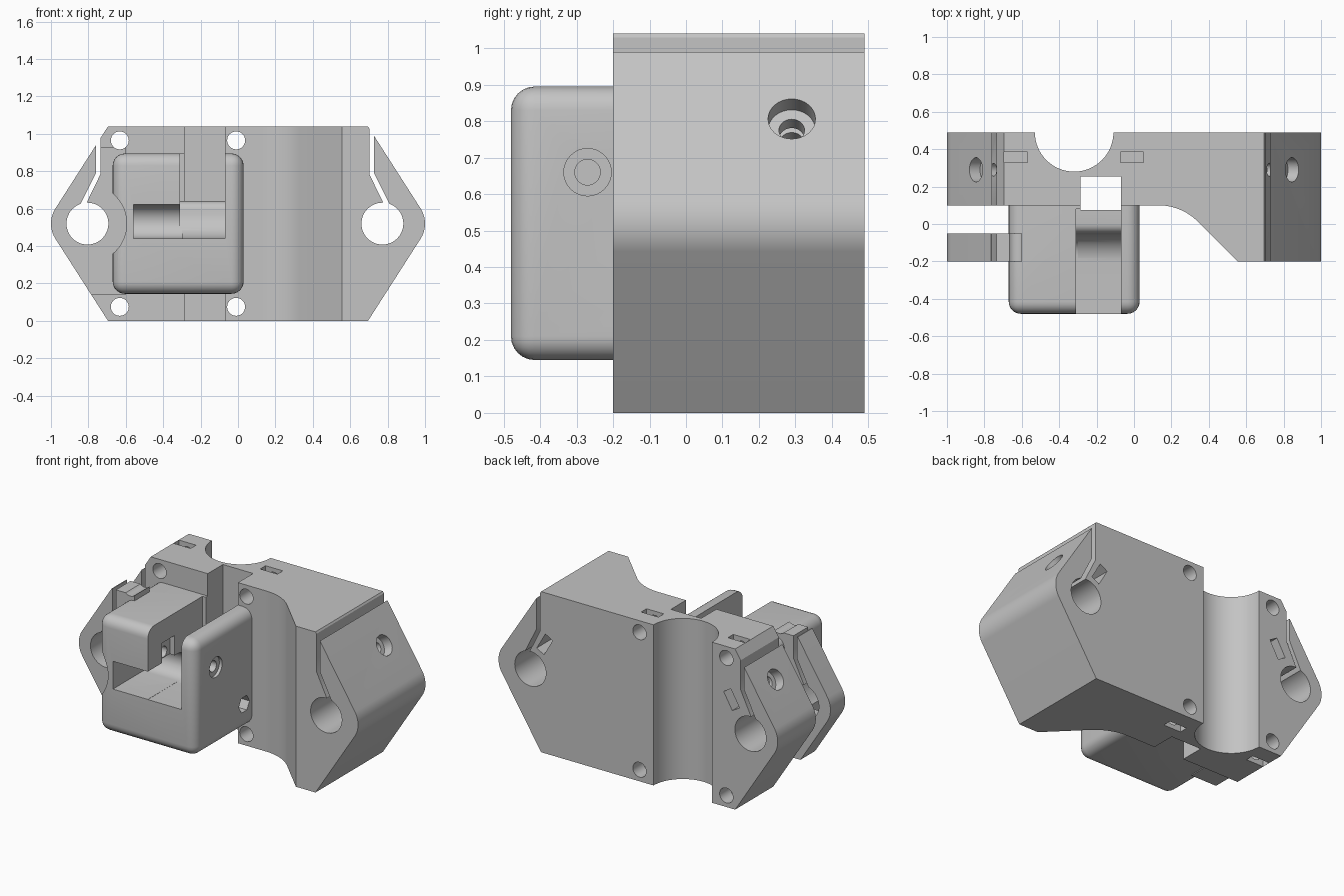
import bpy
import bmesh
from math import cos, sin, radians, pi
from mathutils import Matrix, Vector

cube = bpy.data.objects.get("Cube")
if cube:
    bpy.data.objects.remove(cube, do_unlink=True)

grey = bpy.data.materials.new("plain_grey")
grey.use_nodes = True
grey.diffuse_color = (0.55, 0.55, 0.55, 1)
grey.node_tree.nodes["Principled BSDF"].inputs["Base Color"].default_value = (0.55, 0.55, 0.55, 1)


def make(name, bm):
    bmesh.ops.recalc_face_normals(bm, faces=bm.faces)
    mesh = bpy.data.meshes.new(name)
    bm.to_mesh(mesh)
    bm.free()
    mesh.materials.append(grey)
    ob = bpy.data.objects.new(name, mesh)
    bpy.context.collection.objects.link(ob)
    return ob


def prism(name, pts, axis, lo, hi):
    """Extrude a 2D outline along the x, y or z axis."""
    place = {"x": lambda a, b, t: (t, a, b),
             "y": lambda a, b, t: (a, t, b),
             "z": lambda a, b, t: (a, b, t)}[axis]
    bm = bmesh.new()
    ends = [[bm.verts.new(place(a, b, t)) for a, b in pts] for t in (lo, hi)]
    n = len(pts)
    for end in ends:
        bm.faces.new(end)
    for i in range(n):
        j = (i + 1) % n
        bm.faces.new((ends[0][i], ends[0][j], ends[1][j], ends[1][i]))
    return make(name, bm)


def arc(cx, cy, r, a0, a1, n=12):
    return [(cx + r * cos(radians(a0 + (a1 - a0) * i / n)),
             cy + r * sin(radians(a0 + (a1 - a0) * i / n))) for i in range(n + 1)]


def circle(cx, cy, r, n=48):
    return arc(cx, cy, r, 0, 360, n)[:-1]


def block(name, x0, x1, y0, y1, z0, z1):
    return prism(name, [(x0, y0), (x1, y0), (x1, y1), (x0, y1)], "z", z0, z1)


def rod(name, start, direction, length, r):
    d = Vector(direction).normalized()
    bm = bmesh.new()
    m = Matrix.Translation(Vector(start) + d * length / 2) @ d.to_track_quat("Z", "Y").to_matrix().to_4x4()
    bmesh.ops.create_cone(bm, cap_ends=True, segments=32, radius1=r, radius2=r, depth=length, matrix=m)
    return make(name, bm)


def apply(ob, mod):
    bpy.context.view_layer.objects.active = ob
    bpy.ops.object.modifier_apply(modifier=mod.name)


def combine(ob, other, operation="DIFFERENCE"):
    mod = ob.modifiers.new("combine", "BOOLEAN")
    mod.operation, mod.solver, mod.object = operation, "EXACT", other
    apply(ob, mod)
    bpy.data.objects.remove(other, do_unlink=True)


# Six-sided front outline with rounded tips
TOP = 1.04
MID = TOP / 2
half = [(0.695, 0)] + arc(0.85, MID, 0.15, -31, 31) + [(0.695, TOP)]
outline = half + [(-x, z) for x, z in reversed(half)]

# Main body: plan shape trimmed by the front outline
plan = [(-1.1, 0.49), (-1.1, 0.1)] + arc(0.13, -0.2, 0.3, 90, 45) + [(0.555, -0.2), (1.1, -0.2), (1.1, 0.49)]
body = prism("extruder_body", plan, "z", -0.1, 1.2)
combine(body, prism("trim", outline, "y", -1, 1), "INTERSECT")

# Rounded front housing
housing = block("housing", -0.67, 0.03, -0.48, 0.2, 0.145, 0.895)
bev = housing.modifiers.new("round", "BEVEL")
bev.width, bev.segments = 0.065, 6
apply(housing, bev)
combine(housing, prism("rod_clearance", circle(-0.805, MID, 0.21), "y", -0.6, -0.2))
combine(body, housing, "UNION")

# Second clamp ear in front of the first
ear = prism("clamp_ear", outline, "y", -0.2, -0.05)
combine(ear, block("trim", -1.1, -0.6, -0.3, 0, 0.14, 0.93), "INTERSECT")
combine(body, ear, "UNION")

# Motor notch at the back and vertical channel
combine(body, prism("notch", circle(-0.32, 0.49, 0.21, 64), "z", -0.1, 1.2))
combine(body, block("channel", -0.287, -0.07, 0.075, 0.255, -0.1, 1.2))

# Idler slot, open at front and top, with a curved ramp at its back
ramp = [(-0.6, 0.44)] + arc(-0.2, 0.59, 0.15, -90, 0) + arc(0.0, 0.59, 0.05, 180, 90, 6) + [(0.08, 0.64), (0.08, 1.0), (-0.6, 1.0)]
combine(body, prism("idler_slot", ramp, "x", -0.31, -0.07))
pocket = [(-0.6, 0.441)] + arc(-0.17, 0.531, 0.09, -90, 90) + [(-0.6, 0.621)]
combine(body, prism("side_pocket", pocket, "x", -0.56, -0.30))

# Idler screw: hole, recess and nut slot
combine(body, rod("idler_screw", (0.2, -0.27, 0.66), (-1, 0, 0), 0.72, 0.035))
combine(body, rod("idler_recess", (0.1, -0.27, 0.66), (-1, 0, 0), 0.09, 0.065))
combine(body, block("nut_slot", -0.345, -0.30, -0.335, -0.205, 0.58, 0.75))
combine(body, prism("hex_nut", circle(0.02, 0.31, 0.055, 6), "x", -0.1, 0.1))

# Four mounting holes with nut slots from top and bottom
for x in (-0.632, -0.01):
    for z, edge in ((0.965, 1.1), (0.075, -0.06)):
        combine(body, prism("mount_hole", circle(x, z, 0.048, 32), "y", -0.6, 0.6))
        lo, hi = sorted((edge, 0.9 if z > MID else 0.14))
        combine(body, block("mount_nut", x - 0.062, x + 0.062, 0.33, 0.385, lo, hi))

# Rod clamps on both sides: bore, slit, screw and nut slot
for s, c in ((1, 0.772), (-1, 0.805)):
    combine(body, prism("bore", circle(s * c, MID, 0.112), "y", -0.6, 0.6))
    slit = [(c - 0.07, 1.2), (c - 0.07, 0.785), (c + 0.02, 0.6), (c + 0.045, 0.61),
            (c - 0.045, 0.79), (c - 0.045, 1.2)]
    combine(body, prism("slit", [(s * x, z) for x, z in slit], "y", -0.6, 0.6))
    axis = Vector((-s * cos(pi / 6), 0, -0.5))
    seat = Vector((s * 0.834, 0.29, 0.8))
    combine(body, rod("clamp_screw", seat - axis * 0.1, axis, 0.4, 0.035))
    combine(body, rod("clamp_recess", seat - axis * 0.1, axis, 0.15, 0.065))
    side = Vector((-axis.z, 0, axis.x))
    mid = seat + axis * 0.19
    corners = [mid + axis * a * 0.03 + side * b * 0.062 for a, b in ((-1, -1), (1, -1), (1, 1), (-1, 1))]
    combine(body, prism("clamp_nut", [(p.x, p.z) for p in corners], "y", 0.23, 0.6))

# Smooth curves, sharp edges
bpy.ops.object.select_all(action="DESELECT")
body.select_set(True)
bpy.context.view_layer.objects.active = body
bpy.ops.object.shade_smooth_by_angle(angle=radians(28))
